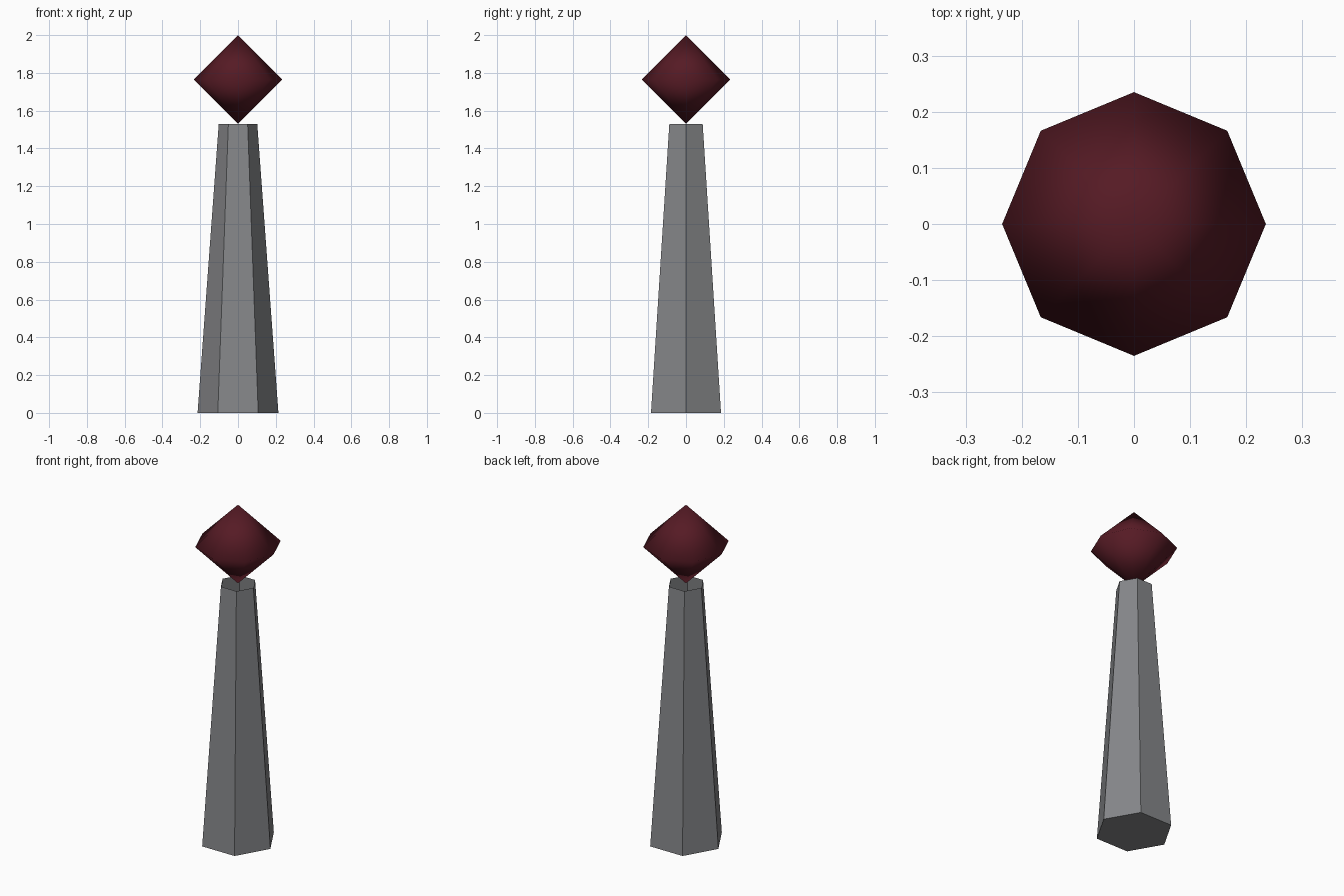
import bpy, bmesh
from math import cos, sin, pi

if "Cube" in bpy.data.objects:
    bpy.data.objects.remove(bpy.data.objects["Cube"])


def ring(bm, sides, radius, z):
    return [bm.verts.new((radius * cos(2 * pi * i / sides),
                          radius * sin(2 * pi * i / sides), z)) for i in range(sides)]


def finish(bm, name, color, smooth=False):
    mesh = bpy.data.meshes.new(name)
    for f in bm.faces:
        f.smooth = smooth
    bm.to_mesh(mesh)
    bm.free()
    mat = bpy.data.materials.new(name + "_color")
    mat.diffuse_color = (*color, 1)
    mat.use_nodes = True
    mat.node_tree.nodes["Principled BSDF"].inputs["Base Color"].default_value = mat.diffuse_color
    mesh.materials.append(mat)
    obj = bpy.data.objects.new(name, mesh)
    bpy.context.collection.objects.link(obj)
    return obj


# Tapered hexagonal column: closed base, open top
bm = bmesh.new()
low = ring(bm, 6, 0.214, 0.0)
high = ring(bm, 6, 0.102, 1.53)
bm.faces.new(low[::-1])
for i in range(6):
    j = (i + 1) % 6
    bm.faces.new((low[i], low[j], high[j], high[i]))
finish(bm, "column", (0.235, 0.24, 0.25))

# Eight-sided double pyramid gem, smooth shaded, balanced on its tip
bm = bmesh.new()
girdle = ring(bm, 8, 0.235, 1.765)
top = bm.verts.new((0, 0, 2.0))
bottom = bm.verts.new((0, 0, 1.53))
for i in range(8):
    j = (i + 1) % 8
    bm.faces.new((girdle[i], girdle[j], top))
    bm.faces.new((girdle[j], girdle[i], bottom))
finish(bm, "gem", (0.092, 0.0105, 0.018), smooth=True)
